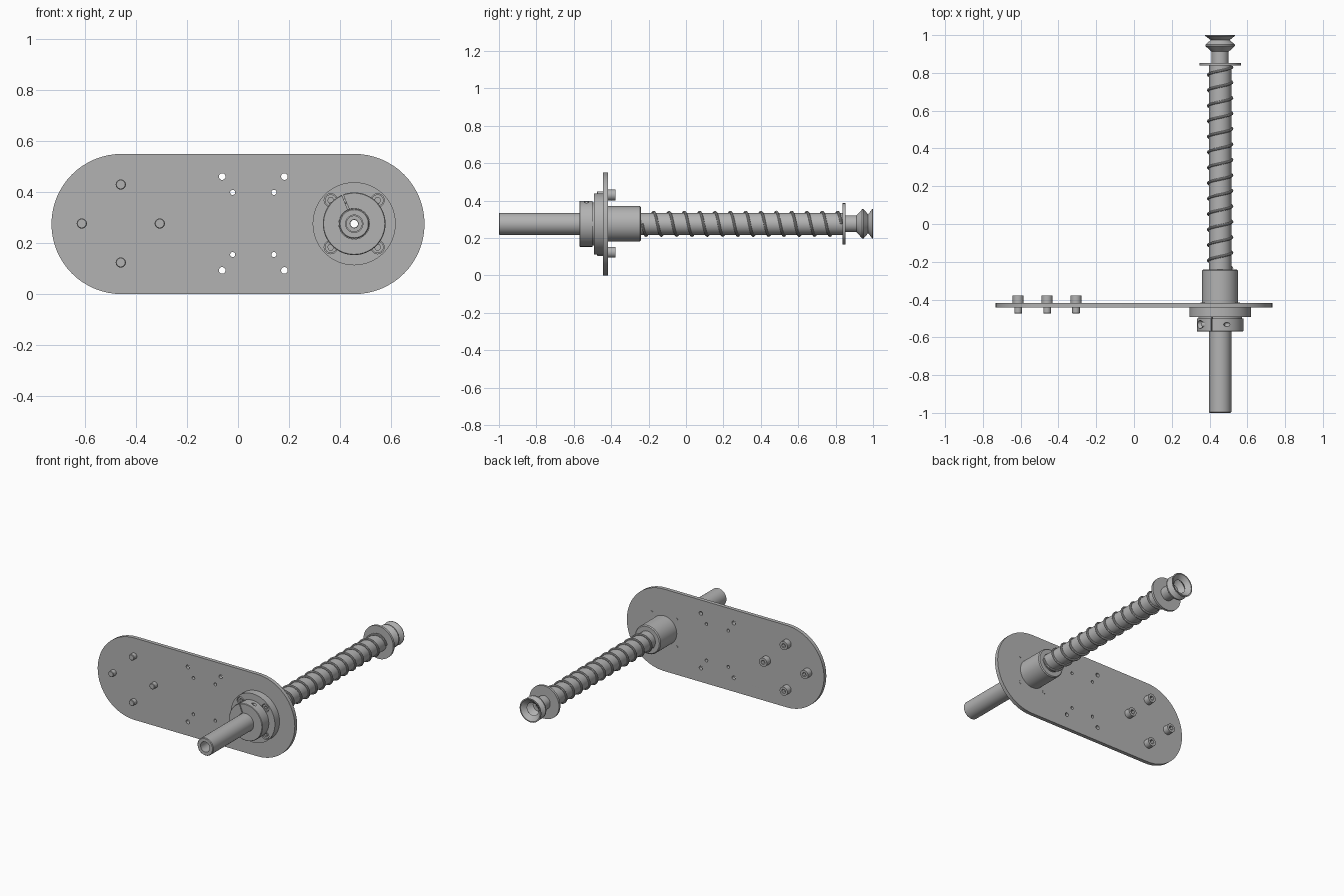
import bpy, bmesh
from math import cos, sin, pi, radians
from mathutils import Vector, Matrix

if "Cube" in bpy.data.objects:
    bpy.data.objects.remove(bpy.data.objects["Cube"])

AX, AZ = 0.456, 0.276          # shaft axis
PLATE_BACK, PLATE_FRONT = -0.418, -0.443

steel = bpy.data.materials.new("steel_grey")
steel.use_nodes = True
GREY = (0.45, 0.45, 0.45, 1)
steel.diffuse_color = GREY
steel.node_tree.nodes["Principled BSDF"].inputs["Base Color"].default_value = GREY


def finish(name, bm):
    bmesh.ops.remove_doubles(bm, verts=bm.verts, dist=1e-5)
    bmesh.ops.recalc_face_normals(bm, faces=bm.faces)
    mesh = bpy.data.meshes.new(name)
    bm.to_mesh(mesh)
    bm.free()
    mesh.materials.append(steel)
    obj = bpy.data.objects.new(name, mesh)
    bpy.context.collection.objects.link(obj)
    smooth(obj)
    return obj


def smooth(obj):
    bpy.ops.object.select_all(action='DESELECT')
    obj.select_set(True)
    bpy.context.view_layer.objects.active = obj
    bpy.ops.object.shade_smooth_by_angle(angle=radians(32))


def lathe(name, profile, x=AX, z=AZ, segments=48):
    """Spin a closed (radius, y) profile about an axis along y."""
    bm = bmesh.new()
    rings = []
    for i in range(segments):
        a = 2 * pi * i / segments
        rings.append([bm.verts.new((x + r * cos(a), y, z + r * sin(a))) for r, y in profile])
    n = len(profile)
    for i in range(segments):
        p, q = rings[i], rings[(i + 1) % segments]
        for j in range(n):
            k = (j + 1) % n
            bm.faces.new((p[j], p[k], q[k], q[j]))
    return finish(name, bm)


def tube(r_in, r_out, y0, y1):
    return [(r_in, y0), (r_out, y0), (r_out, y1), (r_in, y1)]


def circle(x, z, r, n=24):
    return [(x + r * cos(2 * pi * i / n), z + r * sin(2 * pi * i / n)) for i in range(n)]


def prism(name, outlines, y0, y1):
    """Extrude an outline, with the later outlines as holes, along y."""
    curve = bpy.data.curves.new(name, 'CURVE')
    curve.dimensions, curve.fill_mode = '2D', 'BOTH'
    curve.extrude = (y1 - y0) / 2
    for pts in outlines:
        s = curve.splines.new('POLY')
        s.points.add(len(pts) - 1)
        for p, (u, v) in zip(s.points, pts):
            p.co = (u, v, 0, 1)
        s.use_cyclic_u = True
    return curve_to_part(name, curve, Matrix.Translation((0, (y0 + y1) / 2, 0)) @ Matrix.Rotation(pi / 2, 4, 'X'))


def curve_to_part(name, curve, matrix=Matrix()):
    tmp = bpy.data.objects.new(name + "_path", curve)
    bpy.context.collection.objects.link(tmp)
    dg = bpy.context.evaluated_depsgraph_get()
    mesh = bpy.data.meshes.new_from_object(tmp.evaluated_get(dg))
    bm = bmesh.new()
    bm.from_mesh(mesh)
    bm.transform(matrix)
    bpy.data.objects.remove(tmp)
    bpy.data.meshes.remove(mesh)
    return finish(name, bm)


def cut(obj, cutter):
    mod = obj.modifiers.new("cut", 'BOOLEAN')
    mod.operation, mod.object, mod.solver = 'DIFFERENCE', cutter, 'EXACT'
    bpy.context.view_layer.objects.active = obj
    bpy.ops.object.modifier_apply(modifier=mod.name)
    bpy.data.objects.remove(cutter)


def rod(name, start, end, r):
    """Solid cylinder between two points."""
    d = end - start
    bm = bmesh.new()
    m = Matrix.Translation((start + end) / 2) @ d.to_track_quat('Z', 'Y').to_matrix().to_4x4()
    bmesh.ops.create_cone(bm, cap_ends=True, segments=24, radius1=r, radius2=r, depth=d.length, matrix=m)
    return finish(name, bm)


# Mounting plate: stadium outline with drilled holes
R, half = 0.275, 0.457
stadium = []
for side in (1, -1):
    for i in range(33):
        a = -pi / 2 + pi * i / 32
        stadium.append((side * (half + R * cos(a)), R + side * R * sin(a)))
holes = [circle(AX, AZ, 0.08, 48)]
for s in (1, -1):
    for dx in (1, -1):
        holes.append(circle(0.06 + dx * 0.122, 0.277 + s * 0.184, 0.013))
        holes.append(circle(0.06 + dx * 0.081, 0.277 + s * 0.122, 0.01))
prism("mounting_plate", [stadium] + holes, PLATE_FRONT, PLATE_BACK)

# Four socket screws at the far end, heads behind the plate
for i in range(4):
    a = i * pi / 2
    x, z = -0.46 + 0.153 * cos(a), 0.277 + 0.153 * sin(a)
    prism(f"screw_head_{i}", [circle(x, z, 0.029, 32), circle(x, z, 0.015, 6)], -0.405, -0.378)
    lathe(f"screw_shank_{i}", [(0, -0.475), (0.017, -0.475), (0.02, -0.472), (0.02, PLATE_BACK),
                               (0.029, PLATE_BACK), (0.029, -0.405), (0, -0.405)], x, z, 32)

# Flange with counterbored screws
spots = [(AX + sx * 0.092, AZ + sz * 0.092) for sx in (1, -1) for sz in (1, -1)]
prism("bearing_flange", [circle(AX, AZ, 0.163, 64), circle(AX, AZ, 0.06, 48)]
      + [circle(x, z, 0.026) for x, z in spots], -0.493, PLATE_FRONT)
for i, (x, z) in enumerate(spots):
    prism(f"flange_screw_{i}", [circle(x, z, 0.023), circle(x, z, 0.012, 6)], -0.486, -0.465)
    prism(f"flange_screw_base_{i}", [circle(x, z, 0.026)], -0.465, PLATE_FRONT)
    prism(f"flange_screw_tip_{i}", [circle(x, z, 0.012)], PLATE_FRONT, PLATE_BACK + 0.002)

# Bearing barrel behind the plate
lathe("bearing_barrel", [(0.06, PLATE_FRONT), (0.095, PLATE_FRONT), (0.095, -0.247),
                         (0.089, -0.241), (0.06, -0.241)])

# Split clamp collar with a slot and a cross screw
collar = lathe("clamp_collar", [(0.06, -0.57), (0.12, -0.57), (0.123, -0.567), (0.123, -0.5),
                                (0.115, -0.5), (0.115, -0.493), (0.06, -0.493)], segments=64)
slot_dir = Vector((cos(radians(112)), 0, sin(radians(112))))
cross = Vector((slot_dir.z, 0, -slot_dir.x))
mid = Vector((AX, -0.532, AZ)) + slot_dir * 0.095
bm = bmesh.new()
bmesh.ops.create_cube(bm, size=1, matrix=Matrix.Translation(mid) @ Matrix.Rotation(radians(-112), 4, 'Y')
                      @ Matrix.Diagonal((0.1, 0.2, 0.006, 1)))
cut(collar, finish("slot_cutter", bm))
cut(collar, rod("bore_cutter", mid - cross * 0.12, mid - cross * 0.035, 0.021))
cut(collar, rod("thread_cutter", mid - cross * 0.12, mid + cross * 0.12, 0.011))
smooth(collar)
rod("clamp_screw_head", mid - cross * 0.06, mid - cross * 0.034, 0.018)
rod("clamp_screw_shank", mid - cross * 0.05, mid + cross * 0.062, 0.01)

# Hollow shaft
lathe("hollow_shaft", [(0.034, -1), (0.055, -1), (0.059, -0.996), (0.059, 0.84), (0.03, 0.84),
                       (0.03, 0.7), (0.034, 0.7)])

# Compression spring
spring = bpy.data.curves.new("spring", 'CURVE')
spring.dimensions, spring.bevel_depth, spring.bevel_resolution = '3D', 0.007, 2
spring.use_fill_caps = True
turns, steps = 13, 28
wire = spring.splines.new('POLY')
wire.points.add(turns * steps)
for i, p in enumerate(wire.points):
    t = i / (turns * steps)
    a = -2 * pi * i / steps
    p.co = (AX + 0.063 * cos(a), -0.234 + 1.065 * t, AZ + 0.063 * sin(a), 1)
curve_to_part("spring", spring)

# Stop washer and bellows suction cup
lathe("stop_washer", tube(0.016, 0.11, 0.838, 0.853), segments=64)
lathe("suction_cup", [(0.015, 0.85), (0.045, 0.85), (0.045, 0.912), (0.078, 0.942), (0.078, 0.95),
                      (0.05, 0.974), (0.079, 0.996), (0.079, 1.0), (0.072, 1.0), (0.042, 0.974),
                      (0.066, 0.947), (0.036, 0.918), (0.015, 0.918)])
